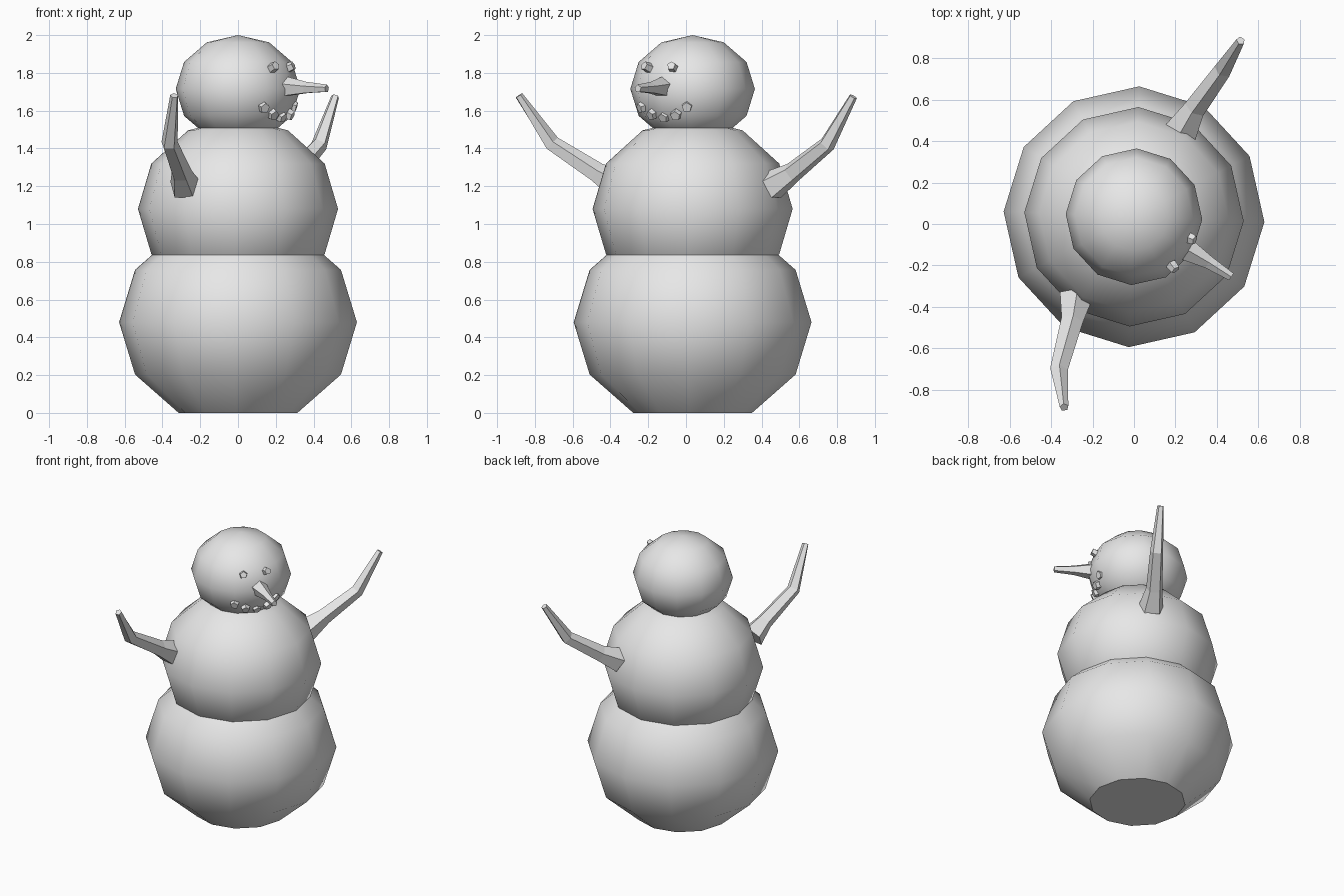
import bpy, bmesh, math
from mathutils import Vector, Matrix

cube = bpy.data.objects.get("Cube")
if cube:
    bpy.data.objects.remove(cube, do_unlink=True)

grey = bpy.data.materials.new("snow_grey")
grey.use_nodes = True
grey.diffuse_color = (0.8, 0.8, 0.8, 1)
grey.node_tree.nodes["Principled BSDF"].inputs["Base Color"].default_value = (0.8, 0.8, 0.8, 1)

CENTRE_Y = 0.035
SIDES = 5


def finish(name, bm, smooth=False):
    bmesh.ops.recalc_face_normals(bm, faces=bm.faces)
    mesh = bpy.data.meshes.new(name)
    bm.to_mesh(mesh)
    bm.free()
    mesh.materials.append(grey)
    obj = bpy.data.objects.new(name, mesh)
    bpy.context.collection.objects.link(obj)
    if smooth:
        bpy.ops.object.select_all(action="DESELECT")
        obj.select_set(True)
        bpy.context.view_layer.objects.active = obj
        bpy.ops.object.shade_smooth_by_angle(angle=math.radians(38))
    return obj


def snowball(name, z, radius, half_height, flat_base=False):
    bm = bmesh.new()
    bmesh.ops.create_uvsphere(bm, u_segments=12, v_segments=6, radius=1)
    if flat_base:
        pole = min(bm.verts, key=lambda v: v.co.z)
        bmesh.ops.dissolve_verts(bm, verts=[pole])
    bm.transform(Matrix.Translation((0, CENTRE_Y, z))
                 @ Matrix.Rotation(math.radians(-2.3), 4, "Z")
                 @ Matrix.Diagonal((radius, radius, half_height, 1)))
    finish(name, bm, smooth=True)


def tapered_stick(name, path, radii):
    """Five-sided tube through the path, with a radius at each point."""
    bm = bmesh.new()
    pts = [Vector(p) for p in path]
    rings = []
    for i, (p, r) in enumerate(zip(pts, radii)):
        along = (pts[min(i + 1, len(pts) - 1)] - pts[max(i - 1, 0)]).normalized()
        side = along.cross(Vector((0, 0, 1))).normalized()
        up = side.cross(along)
        ring = []
        for k in range(SIDES):
            a = math.tau * k / SIDES
            ring.append(bm.verts.new(p + r * (math.cos(a) * up + math.sin(a) * side)))
        rings.append(ring)
    for low, high in zip(rings, rings[1:]):
        for k in range(SIDES):
            n = (k + 1) % SIDES
            bm.faces.new((low[k], low[n], high[n], high[k]))
    bm.faces.new(rings[0])
    bm.faces.new(rings[-1])
    finish(name, bm)


def pebble(name, pos, radius):
    """Five-sided stone lying on the head, facing outwards."""
    centre = Vector((0, CENTRE_Y, 1.715))
    out = (Vector(pos) - centre).normalized()
    bm = bmesh.new()
    bmesh.ops.create_cone(bm, cap_ends=True, segments=SIDES, radius1=radius,
                          radius2=radius * 0.85, depth=0.04)
    turn = out.to_track_quat("Z", "Y").to_matrix().to_4x4()
    bm.transform(Matrix.Translation(Vector(pos) - out * 0.01) @ turn)
    finish(name, bm)


# Body
snowball("lower_body", 0.48, 0.63, 0.554, flat_base=True)
snowball("middle_body", 1.08, 0.53, 0.48)
snowball("head", 1.715, 0.33, 0.285)

# Arms
arm_radii = (0.085, 0.056, 0.045, 0.022)
tapered_stick("left_arm", [(0.23, 0.45, 1.2), (0.295, 0.56, 1.27),
                           (0.43, 0.745, 1.42), (0.515, 0.885, 1.675)], arm_radii)
tapered_stick("right_arm", [(-0.28, -0.355, 1.2), (-0.3, -0.47, 1.27),
                            (-0.363, -0.71, 1.425), (-0.337, -0.885, 1.68)], arm_radii)

# Nose
tapered_stick("nose", [(0.24, -0.115, 1.725), (0.36, -0.185, 1.72),
                       (0.47, -0.255, 1.717)], (0.06, 0.033, 0.021))

# Eyes
pebble("right_eye", (0.195, -0.215, 1.835), 0.028)
pebble("left_eye", (0.285, -0.075, 1.835), 0.028)

# Mouth
smile = [(0.14, -0.24, 1.615), (0.19, -0.185, 1.577), (0.235, -0.12, 1.563),
         (0.28, -0.055, 1.575), (0.3, 0.005, 1.62)]
for i, pos in enumerate(smile):
    pebble(f"mouth_stone_{i + 1}", pos, 0.032)
